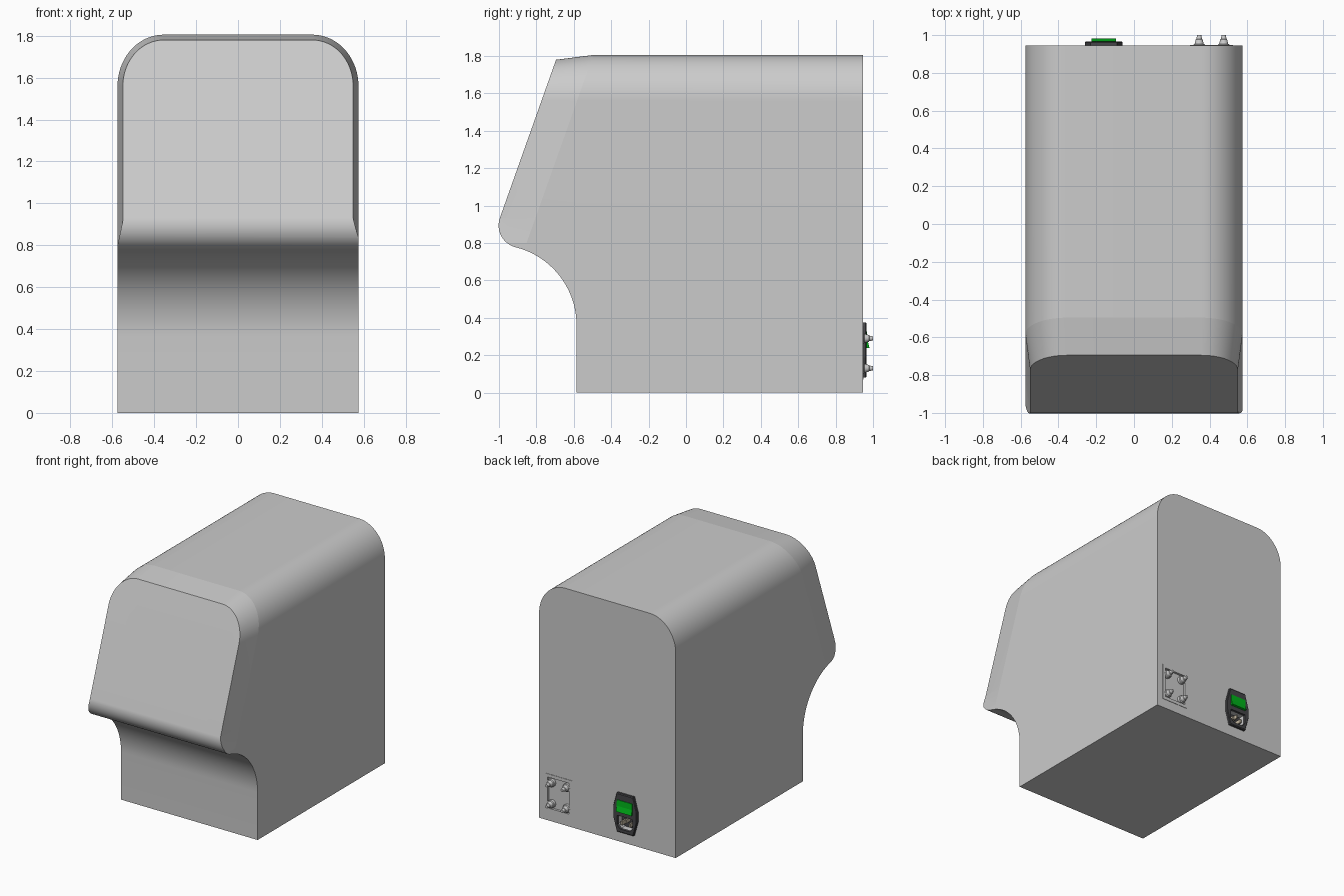
import bpy, bmesh, math
from mathutils import Matrix

if "Cube" in bpy.data.objects:
    bpy.data.objects.remove(bpy.data.objects["Cube"])

BACK = 0.945


def finish(bm, name, mat=None):
    bmesh.ops.recalc_face_normals(bm, faces=bm.faces)
    me = bpy.data.meshes.new(name)
    bm.to_mesh(me)
    bm.free()
    ob = bpy.data.objects.new(name, me)
    bpy.context.collection.objects.link(ob)
    if mat:
        me.materials.append(mat)
    return ob


def loft(name, rings, mat=None):
    bm = bmesh.new()
    vs = [[bm.verts.new(p) for p in r] for r in rings]
    n = len(rings[0])
    for a, b in zip(vs, vs[1:]):
        for i in range(n):
            j = (i + 1) % n
            bm.faces.new((a[i], a[j], b[j], b[i]))
    bm.faces.new(vs[0])
    bm.faces.new(vs[-1])
    return finish(bm, name, mat)


def box(name, x0, x1, y0, y1, z0, z1, mat=None):
    pts = [(x0, z0), (x1, z0), (x1, z1), (x0, z1)]
    return loft(name, [[(x, y, z) for x, z in pts] for y in (y0, y1)], mat)


def activate(ob):
    bpy.ops.object.select_all(action='DESELECT')
    ob.select_set(True)
    bpy.context.view_layer.objects.active = ob


def boolean(ob, other, op):
    activate(ob)
    m = ob.modifiers.new(op.lower(), 'BOOLEAN')
    m.operation, m.object, m.solver = op, other, 'EXACT'
    bpy.ops.object.modifier_apply(modifier=m.name)


def smooth(ob, deg):
    activate(ob)
    bpy.ops.object.shade_smooth_by_angle(angle=math.radians(deg))


def material(name, r, g, b):
    m = bpy.data.materials.new(name)
    m.diffuse_color = (r, g, b, 1)
    m.use_nodes = True
    m.node_tree.nodes["Principled BSDF"].inputs["Base Color"].default_value = m.diffuse_color
    return m


dark = material("dark_plastic", 0.06, 0.06, 0.065)
green = material("green_switch", 0.0, 0.45, 0.01)
brass = material("pin_metal", 0.55, 0.48, 0.36)


def arc(cy, cz, r, a0, a1, n):
    return [(cy + r * math.cos(math.radians(a0 + (a1 - a0) * i / n)),
             cz + r * math.sin(math.radians(a0 + (a1 - a0) * i / n))) for i in range(n + 1)]


def front_y(z):
    return -0.995 + 0.355 * (z - 0.934)


# Housing: side profile with concave throat, rounded lip and sloped front
profile = [(BACK, 0), (-0.585, 0)]
profile += arc(-1.015, 0.36, 0.43, 0, 76, 20)
profile += arc(-0.882, 0.894, 0.12, 256, 160.5, 24)[1:]
profile += [(front_y(2.0), 2.0), (BACK, 2.0)]
housing = loft("housing", [[(x, y, z) for y, z in profile] for x in (-0.7, 0.7)])


# Arched hood cross-section, tapering in towards the sloped front
def hood_ring(inset, offset):
    half = [(0.575, -0.1), (0.575, 0.8), (0.575 - inset, 0.93)]
    for i in range(25):
        t = math.radians(90 * i / 24)
        half.append((0.355 + (0.22 - inset) * math.cos(t), 1.56 + (0.245 - inset) * math.sin(t)))
    pts = half + [(-x, z) for x, z in reversed(half)]
    return [(x, 1.1 if offset is None else front_y(z) + offset, z) for x, z in pts]


hood = loft("hood_cutter", [hood_ring(0.028, -0.02), hood_ring(0, 0.19), hood_ring(0, None)])
boolean(housing, hood, 'INTERSECT')

# Power inlet bezel
outline = [(0.07, 0.148), (0.1, 0.04), (0.1, -0.04), (0.07, -0.148)]
outline += [(-x, z) for x, z in reversed(outline)]
bezel = loft("power_bezel", [[(-0.16 + x * s, y, 0.228 + z * s) for x, z in outline]
                             for y, s in ((BACK - 0.002, 1), (0.96, 1), (0.965, 0.96))], dark)

# Socket pocket, cut through bezel and housing
socket = [(-0.225, 0.205), (-0.095, 0.205), (-0.095, 0.135), (-0.12, 0.107), (-0.2, 0.107), (-0.225, 0.135)]
socket_cut = loft("socket_cutter", [[(x, y, z) for x, z in socket] for y in (0.90, 1.0)])
boolean(bezel, socket_cut, 'DIFFERENCE')
boolean(housing, socket_cut, 'DIFFERENCE')
loft("socket_floor", [[(x, y, z) for x, z in socket] for y in (0.899, 0.905)], dark)
for i, (x, z) in enumerate([(-0.195, 0.148), (-0.16, 0.17), (-0.125, 0.148)]):
    box(f"socket_pin_{i}", x - 0.006, x + 0.006, 0.9, 0.955, z - 0.014, z + 0.014, brass)

# Rocker switch, lower half pressed out
rocker = [(0.95, 0.235), (0.981, 0.24), (0.970, 0.28), (0.968, 0.325), (0.95, 0.33)]
loft("rocker_switch", [[(x, y, z) for y, z in rocker] for x in (-0.225, -0.095)], green)

# Fitting plate with shallow recess
plate = box("fitting_plate", 0.297, 0.525, BACK - 0.004, BACK + 0.003, 0.07, 0.355)
recess = box("recess_cutter", 0.32, 0.502, 0.93, 1.0, 0.095, 0.33)
boolean(plate, recess, 'DIFFERENCE')
boolean(housing, recess, 'DIFFERENCE')

# Four tapered hose fittings
for i, (x, z) in enumerate([(0.345, 0.13), (0.475, 0.13), (0.345, 0.29), (0.475, 0.29)]):
    rings = []
    for y, r in ((0.925, 0.03), (0.95, 0.03), (0.954, 0.024), (0.978, 0.018), (0.98, 0.015), (1.0, 0.011)):
        rings.append([(x + r * math.cos(k * math.pi / 12), y, z + r * math.sin(k * math.pi / 12)) for k in range(24)])
    smooth(loft(f"hose_fitting_{i}", rings), 25)

smooth(housing, 6)
for cutter in (hood, socket_cut, recess):
    bpy.data.objects.remove(cutter)
